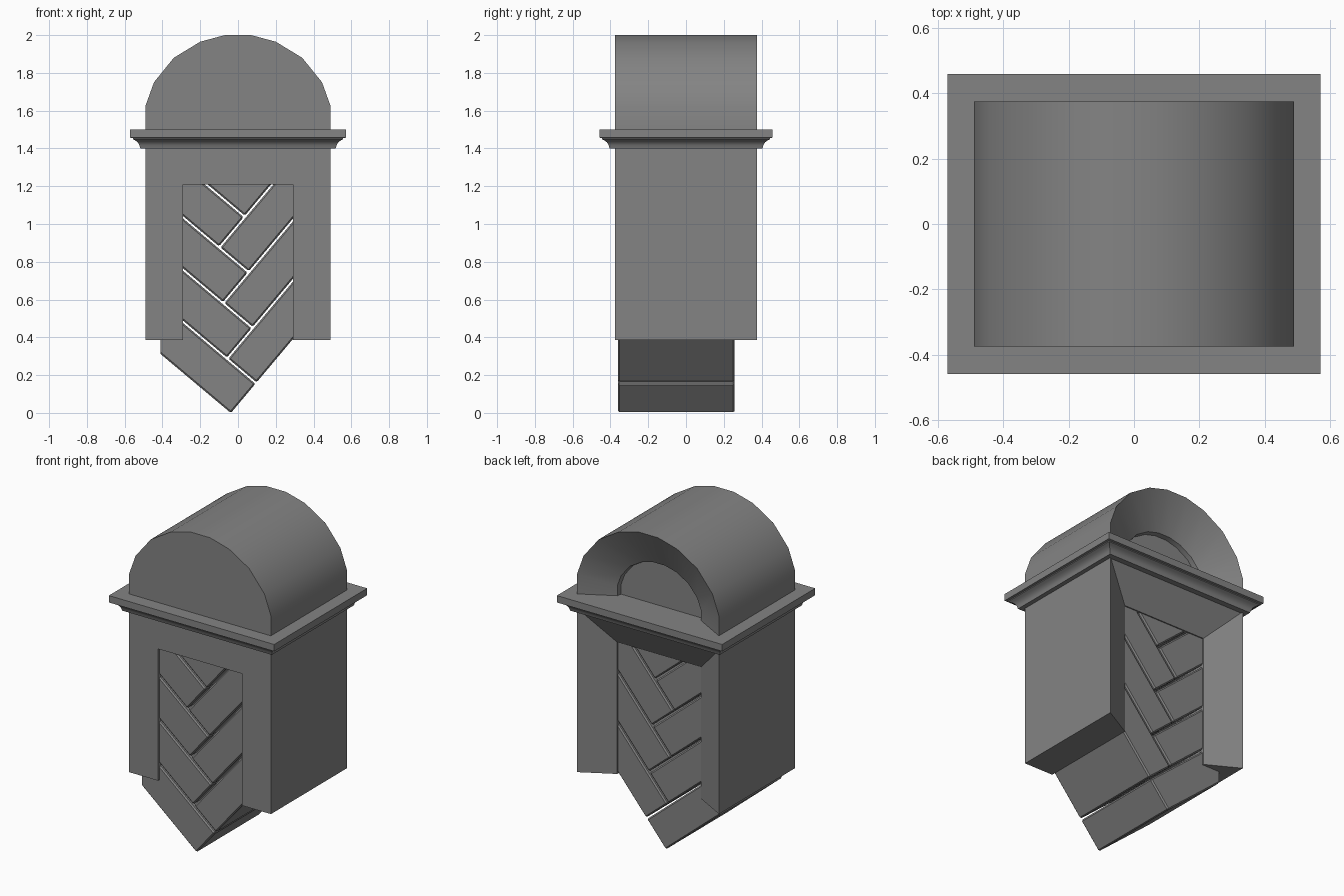
import bpy, bmesh, math
from mathutils import Vector

if "Cube" in bpy.data.objects:
    bpy.data.objects.remove(bpy.data.objects["Cube"])

dark = bpy.data.materials.new("dark_stone")
dark.diffuse_color = (.23, .23, .23, 1)
dark.use_nodes = True
dark.node_tree.nodes["Principled BSDF"].inputs["Base Color"].default_value = dark.diffuse_color


def finish(bm, name, smooth=None):
    bmesh.ops.recalc_face_normals(bm, faces=bm.faces)
    me = bpy.data.meshes.new(name)
    bm.to_mesh(me)
    bm.free()
    me.materials.append(dark)
    ob = bpy.data.objects.new(name, me)
    bpy.context.collection.objects.link(ob)
    if smooth:
        bpy.ops.object.select_all(action='DESELECT')
        bpy.context.view_layer.objects.active = ob
        ob.select_set(True)
        bpy.ops.object.shade_smooth_by_angle(angle=math.radians(smooth))
    return ob


def loft(rings, closed, caps):
    """Join equal-length rings of points with quads."""
    bm = bmesh.new()
    rows = [[bm.verts.new(p) for p in r] for r in rings]
    n = len(rows[0])
    for a, b in zip(rows, rows[1:]):
        for i in range(n if closed else n - 1):
            j = (i + 1) % n
            bm.faces.new((a[i], a[j], b[j], b[i]))
    if caps:
        bm.faces.new(rows[0])
        bm.faces.new(rows[-1])
    return bm


# Doorway surround: mitred section, splayed on the back
FRONT, BACK, SPLAY = -0.375, 0.375, 0.265
rings = []
for s, zo, zi in ((1, .387, .387), (1, 1.41, 1.21), (-1, 1.41, 1.21), (-1, .387, .387)):
    rings.append([(s * .49, FRONT, zo), (s * .49, BACK, zo),
                  (s * .29, SPLAY, zi), (s * .29, FRONT, zi)])
finish(loft(rings, True, True), "doorway_surround")

# Cornice: stacked rectangles following a moulding profile
profile = [(.03, 1.40), (.035, 1.418), (.043, 1.432), (.056, 1.442),
           (.07, 1.449), (.07, 1.455), (.084, 1.457), (.084, 1.50)]
rings = [[(sx * (.487 + o), sy * (.375 + o), z)
          for sx, sy in ((-1, -1), (1, -1), (1, 1), (-1, 1))] for o, z in profile]
finish(loft(rings, True, True), "cornice", 35)

# Arched top: closed front, splayed recess at the back
half = [(.49, 1.48), (.49, 1.625), (.445, 1.75), (.34, 1.88), (.2, 1.965), (.07, 2.0)]
arch = half + [(-x, z) for x, z in reversed(half)]


def arch_ring(y, sx=1, sz=1):
    return [(x * sx, y, 1.48 + (z - 1.48) * sz) for x, z in arch]


rings = [arch_ring(FRONT), arch_ring(BACK), arch_ring(SPLAY, .59, .57),
         arch_ring(.235, .58, .56)]
finish(loft(rings, False, True), "arched_top", 35)

# Herringbone bricks, clipped to the inside of the surround
ang = math.radians(50)
U = Vector((math.cos(ang), 0, math.sin(ang)))
V = Vector((-math.sin(ang), 0, math.cos(ang)))
STEP_U, STEP_V, GAP = .212, .205, .010


def brick(name, origin, u0, u1, v0, v1):
    corners = [origin + U * u + V * v for u, v in ((u0, v0), (u1, v0), (u1, v1), (u0, v1))]
    bm = loft([[c + Vector((0, y, 0)) for c in corners] for y in (-.36, .258)], True, True)
    bmesh.ops.bevel(bm, geom=bm.edges[:], offset=.008, segments=1, affect='EDGES')
    for co, no in (((.41, 0, 0), (1, 0, 0)), ((-.41, 0, 0), (-1, 0, 0)), ((0, 0, 1.3), (0, 0, 1))):
        res = bmesh.ops.bisect_plane(bm, geom=bm.verts[:] + bm.edges[:] + bm.faces[:],
                                     plane_co=co, plane_no=no, clear_outer=True)
        cut = [e for e in res['geom_cut'] if isinstance(e, bmesh.types.BMEdge)]
        if cut:
            bmesh.ops.holes_fill(bm, edges=cut)
    finish(bm, name)


for k in range(4):
    corner = Vector((.092, 0, .154)) + (U * STEP_U + V * STEP_V) * k
    # the topmost brick runs on up behind the lintel
    top = STEP_V - GAP if k < 3 else .4
    brick(f"left_brick_{k}", corner, -STEP_U + GAP, 0, 0, .8)
    brick(f"right_brick_{k}", corner, GAP, .8, 0, top)
